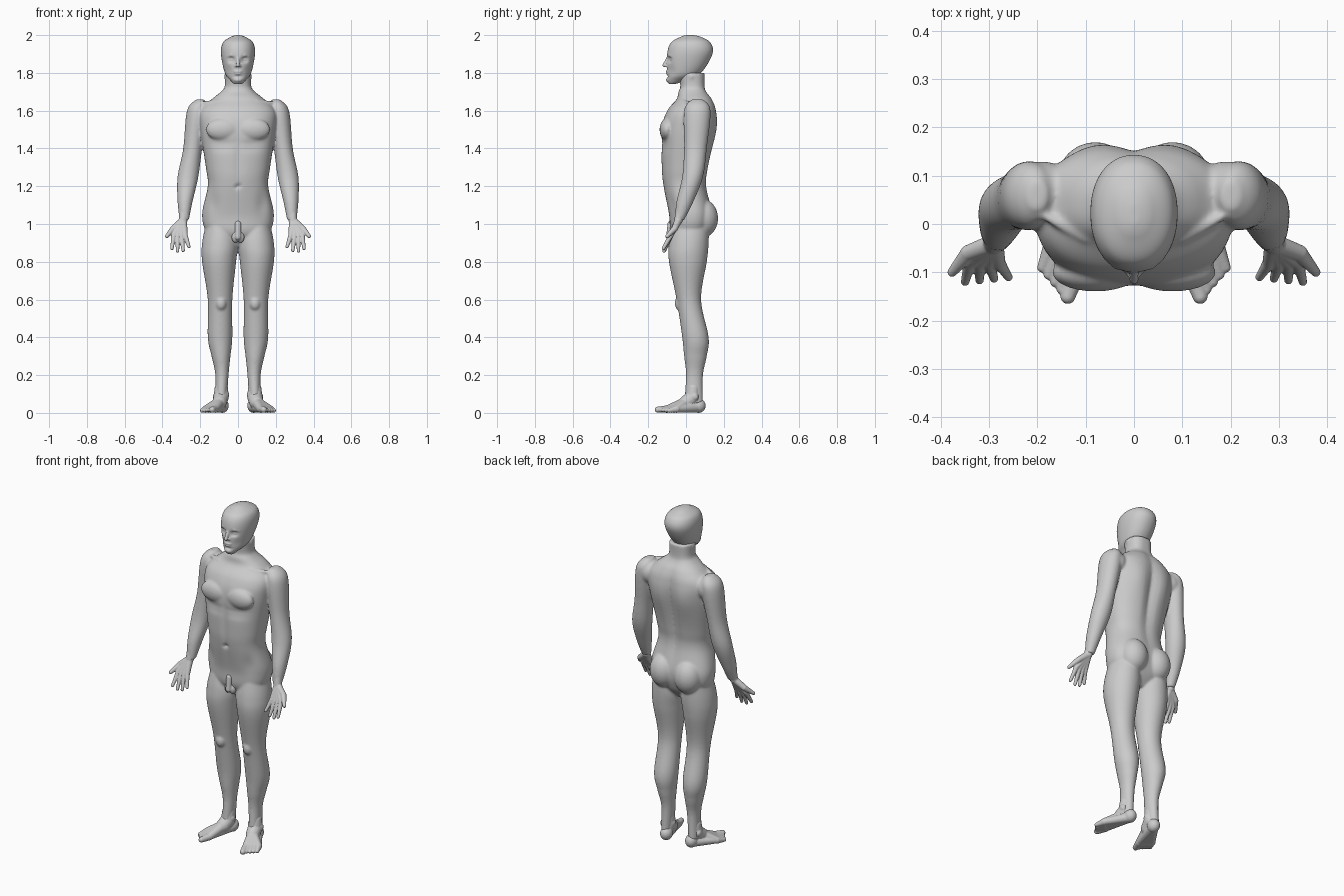
import bpy, bmesh, math
from mathutils import Vector, Matrix

cube = bpy.data.objects.get("Cube")
if cube:
    bpy.data.objects.remove(cube, do_unlink=True)

skin = bpy.data.materials.new("plain grey")
skin.use_nodes = True
grey = (0.6, 0.6, 0.6, 1)
skin.diffuse_color = grey
skin.node_tree.nodes["Principled BSDF"].inputs["Base Color"].default_value = grey
SIDES = (1, -1)


def spline(rows, steps=8):
    """Catmull-Rom through rows of numbers."""
    padded = [rows[0], *rows, rows[-1]]
    result = []
    for before, start, end, after in zip(padded, padded[1:], padded[2:], padded[3:]):
        for step in range(steps):
            t = step / steps
            row = []
            for a, b, c, d in zip(before, start, end, after):
                leave, arrive = (c - a) / 2, (d - b) / 2
                bend = 3 * (c - b) - 2 * leave - arrive
                twist = 2 * (b - c) + leave + arrive
                row.append(b + t * (leave + t * (bend + t * twist)))
            result.append(row)
    return result + [rows[-1]]


def signed_power(value, power):
    return math.copysign(abs(value) ** power, value)


def loft(bm, rows, side=1, power=1, segments=56):
    """Stack of rounded rings: height, x from, x to, y front, y back."""
    rings = []
    for z, inner, outer, front, back in spline(rows):
        ring = []
        for index in range(segments):
            angle = math.tau * index / segments
            across = signed_power(math.cos(angle), power)
            along = signed_power(math.sin(angle), power)
            x = (inner + outer + (outer - inner) * across) / 2
            y = (front + back + (back - front) * along) / 2
            ring.append(bm.verts.new((side * x, y, z)))
        rings.append(ring)
    for lower, upper in zip(rings, rings[1:]):
        for index in range(segments):
            previous = index - 1
            bm.faces.new((lower[previous], lower[index], upper[index], upper[previous]))
    bm.faces.new(rings[0])
    bm.faces.new(rings[-1])


def symmetric(rows):
    return [(z, -width, width, front, back) for z, width, front, back in rows]


def push(bm, centre, size, depth):
    """Soft local push along y, mirrored to both sides."""
    for vert in bm.verts:
        offset = Vector((abs(vert.co.x), vert.co.y, vert.co.z)) - Vector(centre)
        distance = sum((part / reach) ** 2 for part, reach in zip(offset, size))
        vert.co.y += depth * math.exp(-distance)


def ball(bm, centre, size, side=1):
    x, y, z = centre
    matrix = Matrix.Translation((side * x, y, z)) @ Matrix.Diagonal((*size, 1))
    bmesh.ops.create_uvsphere(bm, u_segments=28, v_segments=18, radius=1, matrix=matrix)


def chain(bm, points, radii, side=1):
    """Tapered rounded segments through a row of points."""
    points = [Vector((side * x, y, z)) for x, y, z in points]
    for point, radius in zip(points, radii):
        bmesh.ops.create_uvsphere(bm, u_segments=16, v_segments=12, radius=radius,
                                  matrix=Matrix.Translation(point))
    for start, end, wide, narrow in zip(points, points[1:], radii, radii[1:]):
        span = end - start
        turn = span.to_track_quat('Z', 'Y').to_matrix().to_4x4()
        place = Matrix.Translation((start + end) / 2) @ turn
        bmesh.ops.create_cone(bm, cap_ends=True, segments=16, radius1=wide,
                              radius2=narrow, depth=span.length, matrix=place)


def finish(bm, name, voxel, rounds):
    """Fuse the overlapping forms into one smooth skin."""
    bmesh.ops.recalc_face_normals(bm, faces=bm.faces)
    mesh = bpy.data.meshes.new(name)
    bm.to_mesh(mesh)
    bm.free()
    mesh.materials.append(skin)
    part = bpy.data.objects.new(name, mesh)
    bpy.context.collection.objects.link(part)
    fuse = part.modifiers.new("fuse", 'REMESH')
    fuse.mode = 'VOXEL'
    fuse.voxel_size = voxel
    fuse.use_smooth_shade = True
    soften = part.modifiers.new("soften", 'SMOOTH')
    soften.factor = 0.5
    soften.iterations = rounds


# Torso and neck
torso = [(.88, .05, -.03, .07), (.95, .16, -.08, .12), (1.05, .19, -.09, .14),
         (1.2, .16, -.12, .11), (1.3, .17, -.13, .12), (1.5, .2, -.13, .16),
         (1.6, .2, -.1, .16), (1.66, .14, -.05, .14), (1.7, .09, -.04, .11),
         (1.73, .07, -.03, .1), (1.8, .07, -.04, .1)]
body = bmesh.new()
loft(body, symmetric(torso), power=.85)
spine_groove = push(body, (0, .16, 1.4), (.03, .1, .25), -.02)
midline = push(body, (0, -.13, 1.35), (.02, .06, .2), .007)
navel = push(body, (0, -.12, 1.2), (.01, .05, .01), .015)
chest_crease = push(body, (.08, -.13, 1.42), (.07, .06, .03), .01)
shoulder_blades = push(body, (.09, .15, 1.5), (.05, .06, .1), .008)
hip_line = push(body, (.13, -.1, 1.1), (.03, .06, .06), .01)

# Limbs and the larger muscles
arm = [(1.66, .18, .22, .03, .09), (1.6, .16, .27, -.01, .13), (1.4, .19, .29, -.01, .11),
       (1.25, .21, .32, -.02, .09), (1.12, .24, .32, -.05, .04), (1.02, .26, .31, -.06, -.01)]
leg = [(1, .02, .17, -.07, .12), (.9, 0, .19, -.09, .12), (.8, .01, .19, -.09, .11),
       (.6, .03, .16, -.05, .08), (.4, .03, .16, -.02, .12), (.3, .04, .14, -.01, .11),
       (.2, .05, .12, 0, .09), (.05, .06, .12, -.01, .09)]
for side in SIDES:
    loft(body, arm, side)
    loft(body, leg, side)
    chest_muscle = ball(body, (.08, -.1, 1.5), (.09, .04, .06), side)
    buttock = ball(body, (.08, .09, 1.03), (.08, .08, .1), side)
    kneecap = ball(body, (.09, -.03, .58), (.03, .03, .04), side)
    shoulder = ball(body, (.19, .06, 1.58), (.07, .07, .07), side)
    collar_bone = chain(body, [(.02, -.04, 1.63), (.1, -.03, 1.65), (.19, .02, 1.64)],
                        [.01, .01, .01], side)
    neck_muscle = chain(body, [(.02, -.02, 1.66), (.06, .03, 1.78)], [.01, .015], side)
finish(body, "body", .006, 9)

# Groin
groin = bmesh.new()
chain(groin, [(0, -.08, 1), (0, -.09, .93)], [.018, .016])
for side in SIDES:
    ball(groin, (.014, -.07, .93), (.02, .02, .03), side)
finish(groin, "groin", .004, 4)

# Head
skull = [(1.74, .02, -.09, -.06), (1.76, .04, -.1, 0), (1.8, .07, -.1, .08),
         (1.9, .09, -.1, .14), (1.96, .08, -.08, .13), (1.99, .04, -.03, .08),
         (2, .01, 0, .04)]
head = bmesh.new()
loft(head, symmetric(skull), power=.93)
eye_socket = push(head, (.034, -.09, 1.87), (.017, .04, .013), .02)
cheek = push(head, (.05, -.07, 1.81), (.02, .04, .03), .006)
chin_crease = push(head, (0, -.1, 1.78), (.03, .03, .007), .006)
nose = chain(head, [(0, -.09, 1.89), (0, -.115, 1.84)], [.008, .01])
upper_lip = ball(head, (0, -.097, 1.807), (.023, .01, .006))
lower_lip = ball(head, (0, -.096, 1.795), (.02, .01, .006))
chin = ball(head, (0, -.09, 1.763), (.024, .016, .014))
for side in SIDES:
    eyeball = ball(head, (.034, -.071, 1.87), (.014, .013, .009), side)
    nostril = ball(head, (.01, -.1, 1.837), (.008, .01, .007), side)
    brow = chain(head, [(.01, -.09, 1.89), (.035, -.087, 1.894), (.056, -.07, 1.887)],
                 [.007, .008, .007], side)
finish(head, "head", .004, 5)

# Hands, with the fingers fanned from the first to the last
hands = bmesh.new()
wrist = Vector((.29, -.04, 1.02))
first_knuckle, last_knuckle = Vector((.34, -.08, .94)), Vector((.28, -.08, .94))
first_tip, last_tip = Vector((.35, -.12, .87)), Vector((.26, -.11, .88))
for side in SIDES:
    chain(hands, [(.287, -.03, 1.07), wrist], [.024, .023], side)
    for finger in range(4):
        t = finger / 3
        knuckle = first_knuckle.lerp(last_knuckle, t)
        tip = first_tip.lerp(last_tip, t)
        tip.z -= .02 * math.sin(math.pi * t)
        middle = knuckle.lerp(tip, .5)
        chain(hands, [wrist, knuckle, middle, tip], [.02, .014, .011, .009], side)
    thumb = chain(hands, [wrist, (.343, -.06, .975), (.377, -.1, .935)],
                  [.02, .017, .01], side)
finish(hands, "hands", .003, 4)

# Feet, with the toes fanned from the big to the little one
feet = bmesh.new()
heel, instep = Vector((.083, .066, .03)), Vector((.098, 0, .055))
first_ball, last_ball = Vector((.12, -.1, .02)), Vector((.17, -.05, .02))
big_tip, little_tip = Vector((.137, -.15, .017)), Vector((.19, -.09, .012))
for side in SIDES:
    heel_pad = ball(feet, (.083, .066, .038), (.034, .038, .038), side)
    ankle = chain(feet, [(.088, .04, .13), (.09, .035, .08), instep], [.036, .04, .038], side)
    inner_ankle = ball(feet, (.06, .035, .095), (.013, .02, .02), side)
    outer_ankle = ball(feet, (.12, .045, .085), (.013, .02, .02), side)
    for toe in range(5):
        t = toe / 4
        joint = first_ball.lerp(last_ball, t)
        tip = big_tip.lerp(little_tip, t)
        chain(feet, [instep, joint, tip], [.03, .02, .011 if toe else .016], side)
        sole = chain(feet, [heel, joint], [.028, .018], side)
finish(feet, "feet", .0035, 4)
